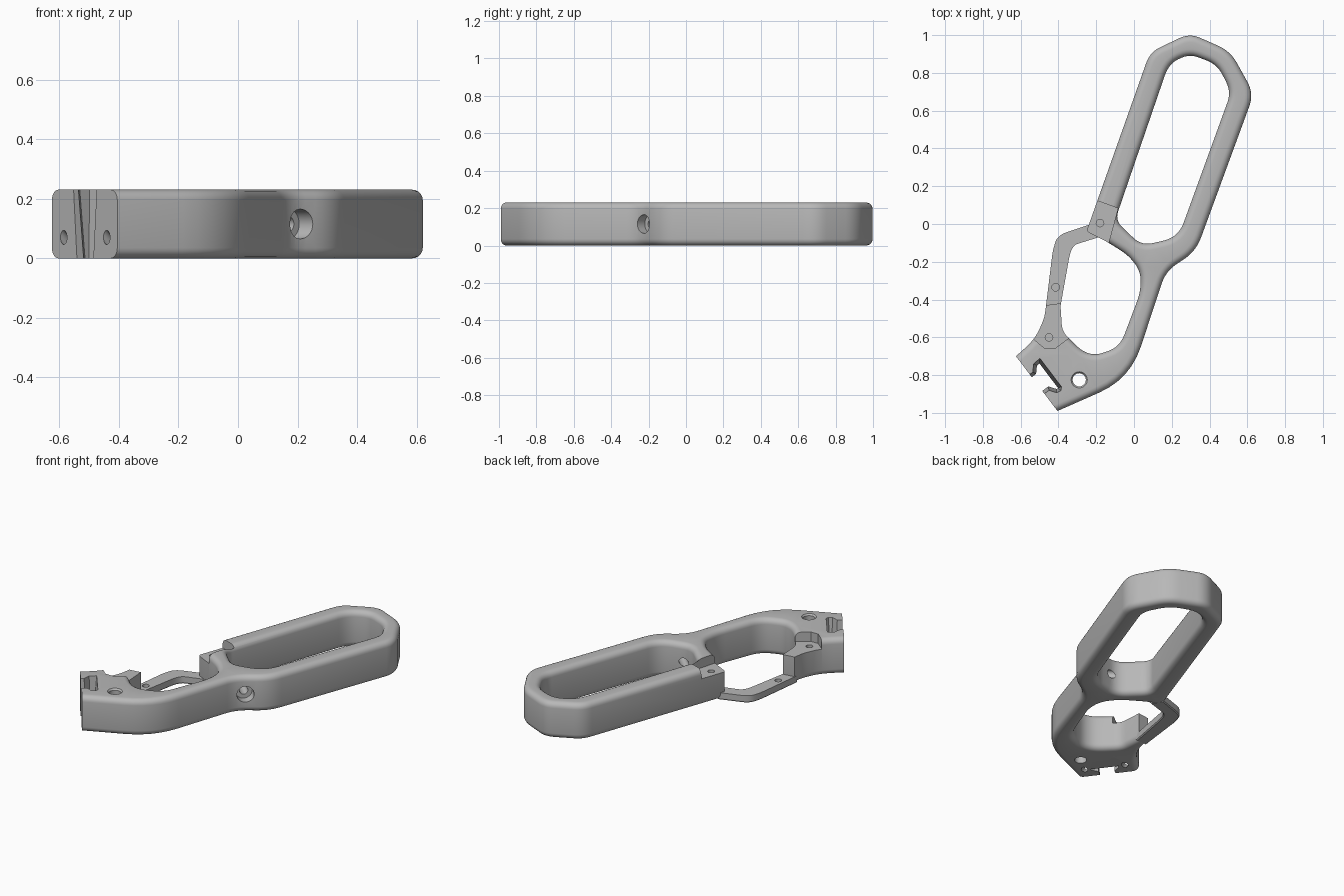
import bpy, bmesh, math
from mathutils import Vector, Matrix

cube = bpy.data.objects.get("Cube")
if cube:
    bpy.data.objects.remove(cube, do_unlink=True)

metal = bpy.data.materials.new("plain grey")
GREY = (0.48, 0.48, 0.48, 1)
metal.use_nodes = True
metal.diffuse_color = GREY
metal.node_tree.nodes["Principled BSDF"].inputs["Base Color"].default_value = GREY

HEIGHT, FILLET, PAD_TOP, STRIP_TOP = 0.23, 0.035, 0.17, 0.045


def rounded(corners, steps=6):
    """Closed path; each corner is (x, y, rounding length)."""
    path = []
    for i, (x, y, cut) in enumerate(corners):
        p = Vector((x, y))
        a = Vector(corners[i - 1][:2]) - p
        b = Vector(corners[(i + 1) % len(corners)][:2]) - p
        if cut == 0:
            path.append(p)
            continue
        start = p + a.normalized() * min(cut, 0.45 * a.length)
        end = p + b.normalized() * min(cut, 0.45 * b.length)
        for k in range(steps + 1):
            t = k / steps
            path.append(start * (1 - t) ** 2 + p * 2 * t * (1 - t) + end * t ** 2)
    return path


def oriented(path, ccw):
    area = sum(path[i - 1].cross(path[i]) for i in range(len(path)))
    return path if (area > 0) == ccw else path[::-1]


def inset(path, dist):
    """Move a path towards the material on its left side."""
    out = []
    for i, p in enumerate(path):
        d1 = (p - path[i - 1]).normalized()
        d2 = (path[(i + 1) % len(path)] - p).normalized()
        n1, n2 = Vector((-d1.y, d1.x)), Vector((-d2.y, d2.x))
        out.append(p + (n1 + n2) * dist / max(0.3, 1 + n1.dot(n2)))
    return out


def finish(name, bm):
    bmesh.ops.recalc_face_normals(bm, faces=bm.faces)
    mesh = bpy.data.meshes.new(name)
    bm.to_mesh(mesh)
    bm.free()
    mesh.materials.append(metal)
    ob = bpy.data.objects.new(name, mesh)
    bpy.context.scene.collection.objects.link(ob)
    return ob


def solid(name, outlines, levels):
    """First outline is the outside, others are openings; levels are (inset, z)."""
    bm = bmesh.new()
    caps = ([], [])
    for k, outline in enumerate(outlines):
        path = oriented(outline, k == 0)
        rings = [[bm.verts.new((p.x, p.y, z)) for p in inset(path, d)] for d, z in levels]
        n = len(path)
        for low, high in zip(rings, rings[1:]):
            for i in range(n):
                j = (i + 1) % n
                bm.faces.new((low[i], low[j], high[j], high[i]))
        for cap, ring in zip(caps, (rings[0], rings[-1])):
            cap.extend(bm.edges.get((ring[i - 1], ring[i])) for i in range(n))
    for cap, up in zip(caps, (-1, 1)):
        bmesh.ops.triangle_fill(bm, use_beauty=True, edges=cap, normal=(0, 0, up))
    return finish(name, bm)


def rod(start, end, r1, r2=None):
    """Round cutter between two points."""
    start, end = Vector(start), Vector(end)
    axis = end - start
    mat = Matrix.Translation((start + end) / 2) @ axis.to_track_quat('Z', 'Y').to_matrix().to_4x4()
    bm = bmesh.new()
    bmesh.ops.create_cone(bm, cap_ends=True, segments=28, radius1=r1,
                          radius2=r1 if r2 is None else r2, depth=axis.length, matrix=mat)
    return finish("cutter", bm)


def carve(ob, cutters):
    """Subtract the cutters, keep the result as a plain mesh."""
    for c in cutters:
        c.hide_render = True
        mod = ob.modifiers.new("cut", 'BOOLEAN')
        mod.operation, mod.solver, mod.object = 'DIFFERENCE', 'EXACT', c
    bpy.context.view_layer.update()
    graph = bpy.context.evaluated_depsgraph_get()
    mesh = bpy.data.meshes.new_from_object(ob.evaluated_get(graph))
    ob.modifiers.clear()
    ob.data = mesh
    for c in cutters:
        bpy.data.objects.remove(c, do_unlink=True)


def smooth(ob):
    ob.data.shade_smooth()
    ob.data.set_sharp_from_angle(angle=math.radians(32))


# Frame of the slotted end face: t runs along it, d runs into the body
FACE = Vector((-0.625, -0.70))
ALONG, INTO = Vector((0.604, -0.797)), Vector((0.797, 0.604))


def on_face(t, d):
    return FACE + ALONG * t + INTO * d


# Main frame: handle ring, cross bar, spine and slotted end
outside = rounded([
    (-0.252, -0.04, 0.02), (0.085, 0.91, 0.06), (0.295, 1.01, 0.06), (0.51, 0.915, 0.07),
    (0.635, 0.69, 0.07), (0.328, -0.145, 0.08), (0.168, -0.25, 0.07), (-0.02, -0.82, 0.18),
    (-0.50, -1.032, 0), (-0.70, -0.768, 0), (-0.525, -0.61, 0.07), (-0.475, -0.50, 0.04),
    (-0.465, -0.43, 0), (-0.39, -0.42, 0), (-0.38, -0.57, 0.04), (-0.275, -0.675, 0.06),
    (-0.20, -0.695, 0.04), (-0.075, -0.65, 0.07), (0.035, -0.36, 0.06), (0.035, -0.25, 0.05),
    (-0.03, -0.165, 0.05), (-0.15, -0.09, 0.03)])
handle_opening = rounded([
    (-0.10, 0.02, 0.05), (0.04, -0.115, 0.06), (0.235, -0.07, 0.08), (0.515, 0.70, 0.06),
    (0.44, 0.845, 0.06), (0.295, 0.90, 0.05), (0.185, 0.85, 0.07)])
quarter = [(FILLET * (1 - math.sin(a)), FILLET * (1 - math.cos(a)))
           for a in (math.pi / 2 * k / 5 for k in range(6))]
levels = [(d, z) for d, z in quarter] + [(d, HEIGHT - z) for d, z in reversed(quarter)]
frame = solid("main_frame", [outside, handle_opening], levels)

# Recessed pads, flat end face and tapered slot
through = [(0, -0.05), (0, HEIGHT + 0.05)]
above_pad = [(0, PAD_TOP), (0, HEIGHT + 0.05)]
hinge_pad = [Vector(p) for p in ((-0.26, 0.147), (-0.085, 0.083), (-0.14, -0.12), (-0.32, -0.03))]
lower_pad = [Vector(p) for p in ((-0.51, -0.38), (-0.34, -0.38), (-0.34, -0.60), (-0.42, -0.66),
                                 (-0.47, -0.66), (-0.525, -0.615), (-0.56, -0.57))]
end_trim = [on_face(t, d) for t, d in ((-0.25, 0), (0.65, 0), (0.65, -0.3), (-0.25, -0.3))]
slot = [on_face(t, d) for t, d in (
    (0.12, -0.06), (0.12, 0.02), (0.088, 0.05), (0.085, 0.095),
    (0.275, 0.095), (0.29, 0.08), (0.285, 0.055), (0.25, 0.03), (0.25, -0.06))]
cutters = [
    solid("cutter", [hinge_pad], above_pad),
    solid("cutter", [lower_pad], above_pad),
    solid("cutter", [end_trim], through),
    solid("cutter", [slot], [(0.02, -0.01), (0, HEIGHT + 0.01)]),
    # Pad screw holes and the large bore with its countersink
    rod((-0.18, 0.005, 0.08), (-0.18, 0.005, 0.25), 0.02),
    rod((-0.45, -0.60, 0.08), (-0.45, -0.60, 0.25), 0.02),
    rod((-0.29, -0.825, -0.1), (-0.29, -0.825, 0.3), 0.035),
    rod((-0.29, -0.825, HEIGHT - 0.01), (-0.29, -0.825, HEIGHT + 0.01), 0.035, 0.051),
    # Stepped side hole in the waist
    rod((0.285, -0.30, 0.115), (0.17, -0.185, 0.115), 0.05),
    rod((0.22, -0.235, 0.115), (0.05, -0.065, 0.115), 0.025),
]
# Slanted pin holes from the end face to the underside
for t in (0.066, 0.305):
    a, b = on_face(t, -0.03), on_face(t, 0.11)
    cutters.append(rod((a.x, a.y, 0.096), (b.x, b.y, -0.026), 0.018))
carve(frame, cutters)
smooth(frame)

# Thin guard strip closing the lower opening
strip = solid("guard_strip", [rounded([
    (-0.225, 0.0, 0), (-0.405, -0.06, 0.05), (-0.43, -0.14, 0.03), (-0.468, -0.45, 0),
    (-0.392, -0.45, 0), (-0.338, -0.15, 0.04), (-0.315, -0.11, 0.02), (-0.17, -0.065, 0)])],
    [(0.006, 0), (0, 0.006), (0, STRIP_TOP)])
carve(strip, [rod((-0.415, -0.335, 0.015), (-0.415, -0.335, 0.1), 0.02)])
smooth(strip)
